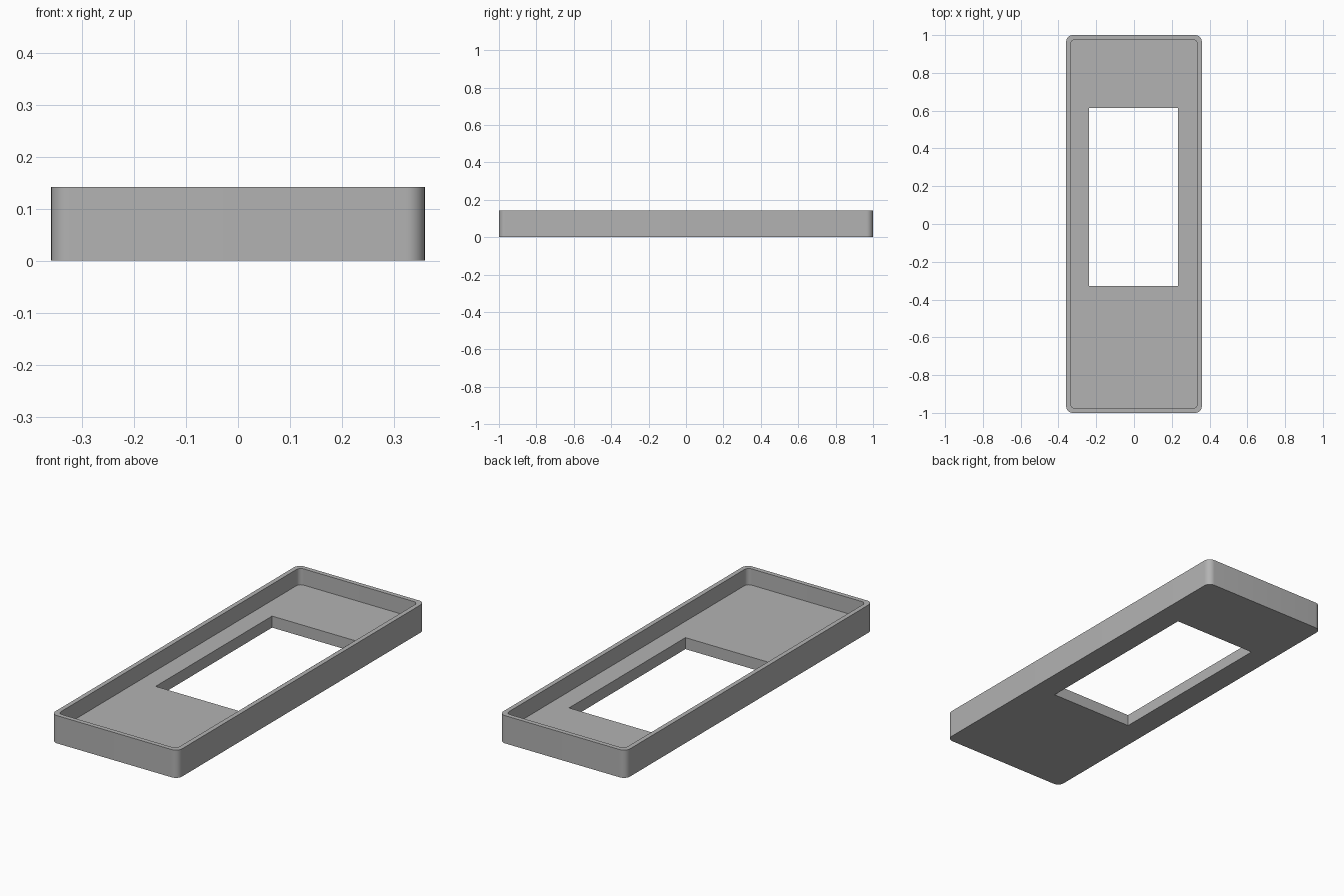
import bpy, bmesh, math

if "Cube" in bpy.data.objects:
    bpy.data.objects.remove(bpy.data.objects["Cube"])

L, W, H = 2.0, 0.718, 0.142   # overall length, width, height
WALL, FLOOR = 0.0235, 0.059   # rim and floor thickness


def slab(name, cx, cy, w, l, z0, z1, radius=0, steps=10):
    """Extruded rectangle with optionally rounded corners."""
    pts = []
    for i, (sx, sy) in enumerate([(1, 1), (-1, 1), (-1, -1), (1, -1)]):
        ox, oy = cx + sx * (w / 2 - radius), cy + sy * (l / 2 - radius)
        for k in range(steps + 1 if radius else 1):
            a = math.pi / 2 * (i + k / steps)
            pts.append((ox + radius * math.cos(a), oy + radius * math.sin(a), z0))
    bm = bmesh.new()
    face = bm.faces.new([bm.verts.new(p) for p in pts])
    top = bmesh.ops.extrude_face_region(bm, geom=[face])["geom"]
    bmesh.ops.translate(bm, vec=(0, 0, z1 - z0),
                        verts=[v for v in top if isinstance(v, bmesh.types.BMVert)])
    bmesh.ops.recalc_face_normals(bm, faces=bm.faces)
    mesh = bpy.data.meshes.new(name)
    bm.to_mesh(mesh)
    bm.free()
    ob = bpy.data.objects.new(name, mesh)
    bpy.context.collection.objects.link(ob)
    return ob


grey = bpy.data.materials.new("plain grey")
grey.diffuse_color = (0.45, 0.45, 0.45, 1)
grey.use_nodes = True
grey.node_tree.nodes["Principled BSDF"].inputs["Base Color"].default_value = grey.diffuse_color

# Rounded tray body
tray = slab("tray", 0, 0, W, L, 0, H, 0.035)
tray.data.materials.append(grey)

# Shallow cavity and the rectangular window through the floor
cavity = slab("cavity_cutter", 0, 0, W - 2 * WALL, L - 2 * WALL, FLOOR, H + 0.1, 0.024)
window = slab("window_cutter", -0.002, 0.143, 0.47, 0.942, -0.1, H + 0.2)
for cutter in (cavity, window):
    cutter.data.materials.append(grey)
    mod = tray.modifiers.new(cutter.name, "BOOLEAN")
    mod.operation, mod.solver, mod.object = "DIFFERENCE", "EXACT", cutter

# Apply the cuts and drop the cutters
bpy.context.view_layer.objects.active = tray
tray.select_set(True)
for mod in list(tray.modifiers):
    bpy.ops.object.modifier_apply(modifier=mod.name)
for cutter in (cavity, window):
    bpy.data.objects.remove(cutter)

# Smooth corners, sharp edges
bpy.ops.object.shade_smooth_by_angle(angle=math.radians(30))
